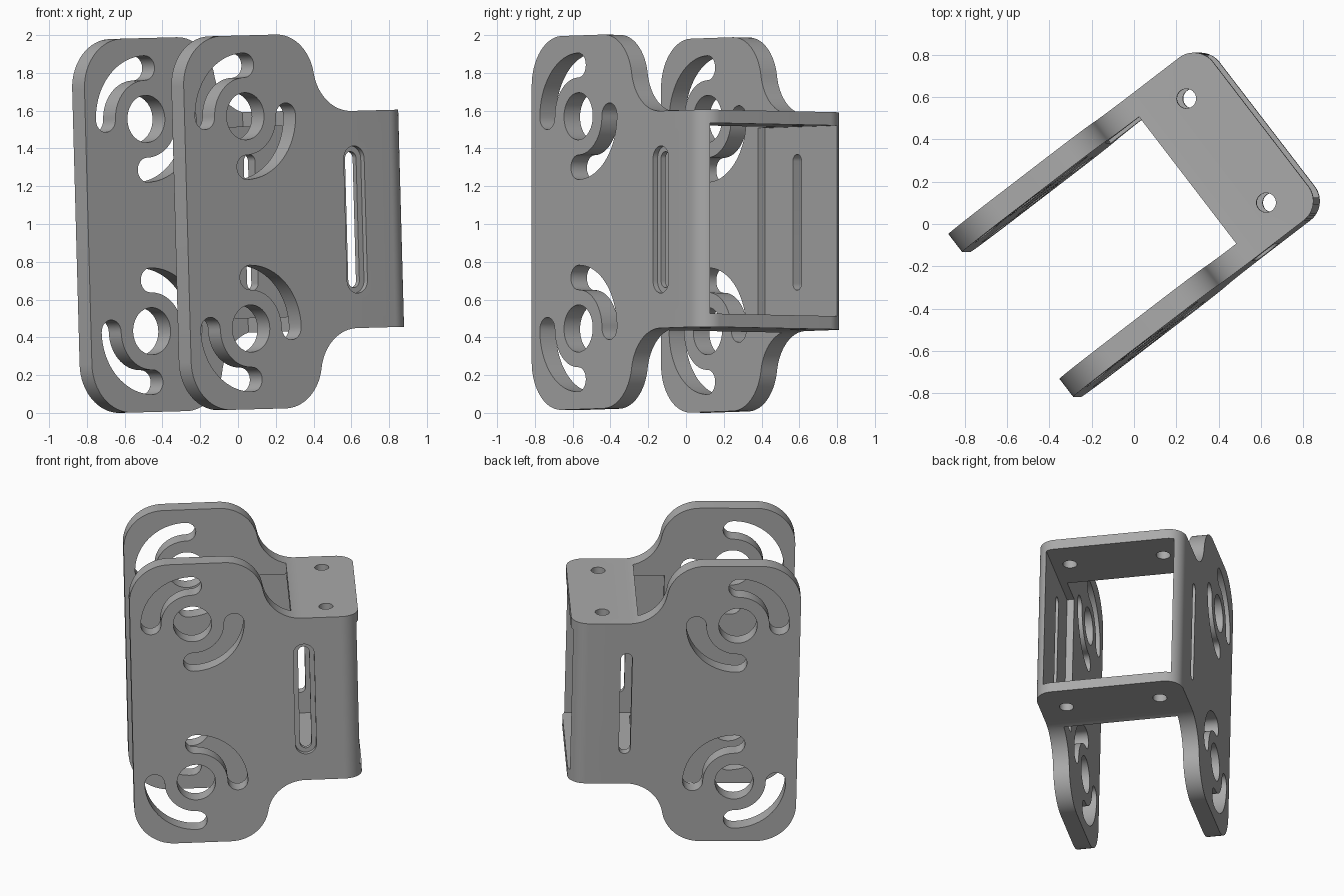
import bpy, bmesh, math
from mathutils import Matrix

if "Cube" in bpy.data.objects:
    bpy.data.objects.remove(bpy.data.objects["Cube"])

# Local frame: x along the plates, y across the gap, z up. Centred, then turned at the end.
OUT, IN, POCKET = 0.485, 0.378, 0.425      # half widths: outer, gap, thinned pocket
FRONT, BACK, TALL, BOX = -0.71, 0.775, 0.99, 0.575


def arc(cx, cy, r, a0, a1, n=16):
    return [(cx + r * math.cos(math.radians(a0 + (a1 - a0) * i / n)),
             cy + r * math.sin(math.radians(a0 + (a1 - a0) * i / n))) for i in range(n + 1)]


def add_prism(bm, pts, lo, hi, axis):
    """Extrude a closed outline along y or z."""
    pos = (lambda p, t: (p[0], t, p[1])) if axis == 'Y' else (lambda p, t: (p[0], p[1], t))
    low = [bm.verts.new(pos(p, lo)) for p in pts]
    top = [bm.verts.new(pos(p, hi)) for p in pts]
    bm.faces.new(low)
    bm.faces.new(top[::-1])
    n = len(pts)
    for i in range(n):
        j = (i + 1) % n
        bm.faces.new((low[j], low[i], top[i], top[j]))


def make(name, prisms):
    bm = bmesh.new()
    for p in prisms:
        add_prism(bm, *p)
    bmesh.ops.recalc_face_normals(bm, faces=bm.faces)
    me = bpy.data.meshes.new(name)
    bm.to_mesh(me)
    bm.free()
    ob = bpy.data.objects.new(name, me)
    bpy.context.collection.objects.link(ob)
    return ob


def cut(ob, operation, name, prisms):
    tool = make(name, prisms)
    tool.hide_render = True
    mod = ob.modifiers.new(name, 'BOOLEAN')
    mod.operation, mod.solver, mod.object = operation, 'EXACT', tool
    bpy.context.view_layer.objects.active = ob
    bpy.ops.object.modifier_apply(modifier=name)
    bpy.data.objects.remove(tool)


def rect(x0, x1, y0, y1):
    return [(x0, y0), (x1, y0), (x1, y1), (x0, y1)]


def straight_slot(cx, half_len, r):
    return arc(cx, half_len - r, r, 0, 180) + arc(cx, r - half_len, r, 180, 360)


def curved_slot(cx, cy, r, hw, a0):
    a1 = a0 + 90
    ends = [(cx + r * math.cos(math.radians(a)), cy + r * math.sin(math.radians(a))) for a in (a0, a1)]
    return (arc(cx, cy, r + hw, a0, a1, 24) + arc(*ends[1], hw, a1, a1 + 180, 12)[1:-1]
            + arc(cx, cy, r - hw, a1, a0, 24) + arc(*ends[0], hw, a0 + 180, a0 + 360, 12)[1:-1])


# Side outline: rounded plate narrowing to the box through an S curve
drop, run, start = TALL - BOX, 0.49, -0.086
turn = 2 * math.degrees(math.atan2(drop, run))
r = run / (2 * math.sin(math.radians(turn)))
upper = (arc(start + run, BOX + r, r, 270, 270 - turn)
         + arc(start, TALL - r, r, 90 - turn, 90)[1:]
         + arc(FRONT + 0.26, TALL - 0.26, 0.26, 90, 180))
outline = [(BACK + 0.2, BOX)] + upper
outline += [(x, -z) for x, z in reversed(outline)]
bracket = make("bracket", [(outline, -0.6, 0.6, 'Y')])

# Plan outline: trims the sides and rounds the two back corners
rb = 0.115
plan = ([(-1, -OUT)] + arc(BACK - rb, rb - OUT, rb, 270, 360)
        + arc(BACK - rb, OUT - rb, rb, 0, 90) + [(-1, OUT)])
cut(bracket, 'INTERSECT', "plan_trim", [(plan, -1.5, 1.5, 'Z')])

# Gap between the plates, then the open box behind it
cut(bracket, 'DIFFERENCE', "gap", [(rect(-1.2, 0.34, -IN, IN), -1.4, 1.4, 'Z')])
cut(bracket, 'DIFFERENCE', "box_opening", [(rect(0.135, 1.2, -POCKET, POCKET), -0.505, 0.505, 'Z')])

# Round holes, curved slots, straight slots and flange screw holes
holes = [(straight_slot(0.413, 0.36, 0.037), -0.8, 0.8, 'Y')]
for s in (1, -1):
    holes.append((arc(-0.304, s * 0.562, 0.125, 0, 360, 48)[:-1], -0.8, 0.8, 'Y'))
    for a in ((90, 270) if s > 0 else (0, 180)):
        holes.append((curved_slot(-0.304, s * 0.562, 0.27, 0.065, a), -0.8, 0.8, 'Y'))
    holes.append((arc(0.57, s * 0.31, 0.046, 0, 360, 32)[:-1], -1.2, 1.2, 'Z'))
cut(bracket, 'DIFFERENCE', "holes", holes)
cut(bracket, 'DIFFERENCE', "slot_recess", [(straight_slot(0.413, 0.39, 0.068), -0.8, -OUT + 0.03, 'Y')])

# Turn, tilt slightly and stand on the ground
me = bracket.data
me.transform(Matrix.Rotation(-0.027, 4, 'Y') @ Matrix.Rotation(math.radians(37.5), 4, 'Z'))
me.transform(Matrix.Translation((0, 0, -min(v.co.z for v in me.vertices))))

grey = bpy.data.materials.new("plain grey")
grey.diffuse_color = (0.4, 0.4, 0.4, 1)
grey.use_nodes = True
grey.node_tree.nodes["Principled BSDF"].inputs["Base Color"].default_value = grey.diffuse_color
me.materials.clear()
me.materials.append(grey)
for p in me.polygons:
    p.material_index = 0
bpy.ops.object.select_all(action='DESELECT')
bracket.select_set(True)
bpy.context.view_layer.objects.active = bracket
bpy.ops.object.shade_smooth_by_angle(angle=math.radians(30))
